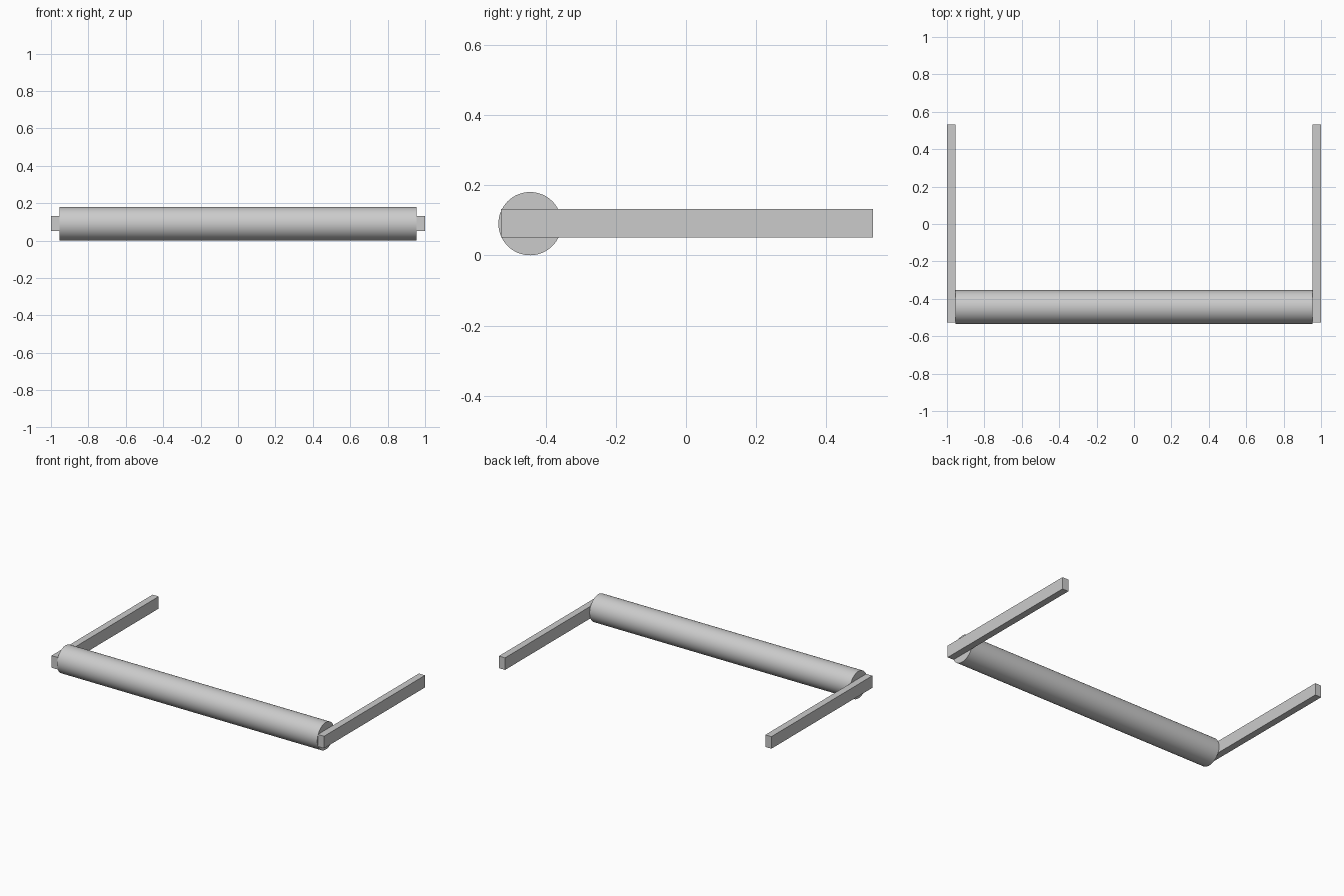
import bpy
import math

cube = bpy.data.objects.get("Cube")
if cube:
    bpy.data.objects.remove(cube, do_unlink=True)

RADIUS = 0.09
ROLLER_Y = -0.444
ARM_INNER = 0.955

grey = bpy.data.materials.new("light grey")
grey.use_nodes = True
colour = (0.6, 0.6, 0.6, 1)
grey.diffuse_color = colour
grey.node_tree.nodes["Principled BSDF"].inputs["Base Color"].default_value = colour

# Horizontal roller along the front
bpy.ops.mesh.primitive_cylinder_add(
    vertices=64, radius=RADIUS, depth=2 * ARM_INNER,
    location=(0, ROLLER_Y, RADIUS), rotation=(0, math.pi / 2, 0))
roller = bpy.context.object
roller.name = "roller"
roller.data.materials.append(grey)
bpy.ops.object.shade_smooth_by_angle(angle=math.radians(30))


# Flat arms running back from both roller ends
def add_arm(name, side):
    front, back, height = -0.526, 0.533, 0.08
    bpy.ops.mesh.primitive_cube_add(
        size=1, location=(side * (1 + ARM_INNER) / 2, (front + back) / 2, RADIUS + 0.001))
    arm = bpy.context.object
    arm.name = name
    arm.scale = (1 - ARM_INNER, back - front, height)
    bpy.ops.object.transform_apply(location=False, rotation=False, scale=True)
    arm.data.materials.append(grey)


add_arm("left_arm", 1)
add_arm("right_arm", -1)
